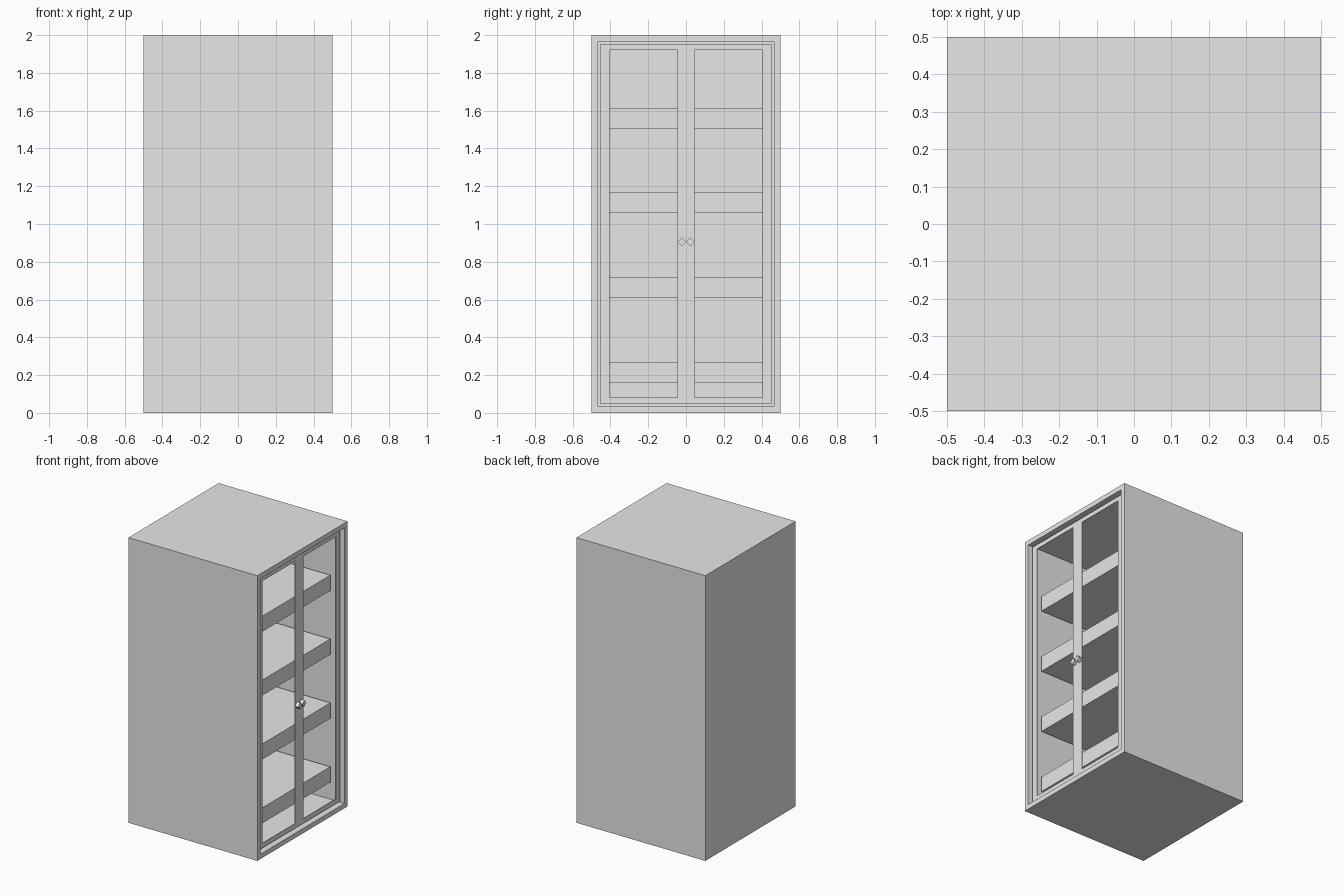
import bpy, bmesh
from math import pi
from mathutils import Matrix, Vector

cube = bpy.data.objects.get("Cube")
if cube:
    bpy.data.objects.remove(cube, do_unlink=True)

WALL = 0.048       # carcass thickness
DOOR_X = 0.475     # face of the recessed doors

grey = bpy.data.materials.new("light grey")
grey.use_nodes = True
grey.diffuse_color = (0.8, 0.8, 0.8, 1)
grey.node_tree.nodes["Principled BSDF"].inputs["Base Color"].default_value = (0.8, 0.8, 0.8, 1)


def finish(name, bm):
    mesh = bpy.data.meshes.new(name)
    bm.to_mesh(mesh)
    bm.free()
    mesh.materials.append(grey)
    obj = bpy.data.objects.new(name, mesh)
    bpy.context.collection.objects.link(obj)
    return obj


def box(lo, hi):
    bm = bmesh.new()
    lo, hi = Vector(lo), Vector(hi)
    bmesh.ops.create_cube(bm, size=1)
    bmesh.ops.scale(bm, vec=hi - lo, verts=bm.verts)
    bmesh.ops.translate(bm, vec=(lo + hi) / 2, verts=bm.verts)
    return bm


# Carcass: a block hollowed out from its +x side
bm = box((-0.5, -0.5, 0), (0.5, 0.5, 2))
side = max(bm.faces, key=lambda f: f.calc_center_median().x)
bmesh.ops.inset_region(bm, faces=[side], thickness=WALL)
hollow = bmesh.ops.extrude_discrete_faces(bm, faces=[side])["faces"][0]
bmesh.ops.translate(bm, vec=(WALL - 1, 0, 0), verts=hollow.verts)
finish("cabinet_carcass", bm)

# Shelves, set back behind the doors
for i in range(4):
    z = 0.161 + 0.448 * i
    finish(f"shelf_{i + 1}", box((WALL - 0.5, WALL - 0.5, z), (0.4, 0.5 - WALL, z + 0.109)))

# Door frame: thin sheet with two tall openings
ys = (WALL - 0.5, -0.405, -0.045, 0.045, 0.405, 0.5 - WALL)
zs = (WALL, 0.082, 1.92, 2 - WALL)
bm = bmesh.new()
grid = [[bm.verts.new((DOOR_X, y, z)) for z in zs] for y in ys]
for i in range(len(ys) - 1):
    for j in range(len(zs) - 1):
        if j == 1 and i in (1, 3):
            continue
        bm.faces.new((grid[i][j], grid[i + 1][j], grid[i + 1][j + 1], grid[i][j + 1]))
frame = finish("door_frame", bm)
thick = frame.modifiers.new("thickness", 'SOLIDIFY')
thick.thickness = 0.004
thick.offset = -1

# Pair of four-sided knobs
for name, s in (("left", -1), ("right", 1)):
    bm = bmesh.new()
    bmesh.ops.create_cone(bm, cap_ends=True, segments=4, radius1=0.023, radius2=0.023, depth=0.024)
    bmesh.ops.transform(bm, verts=bm.verts, matrix=Matrix.Translation((DOOR_X + 0.012, s * 0.023, 0.905))
                        @ Matrix.Rotation(pi / 2, 4, 'Y'))
    finish(f"{name}_knob", bm)
